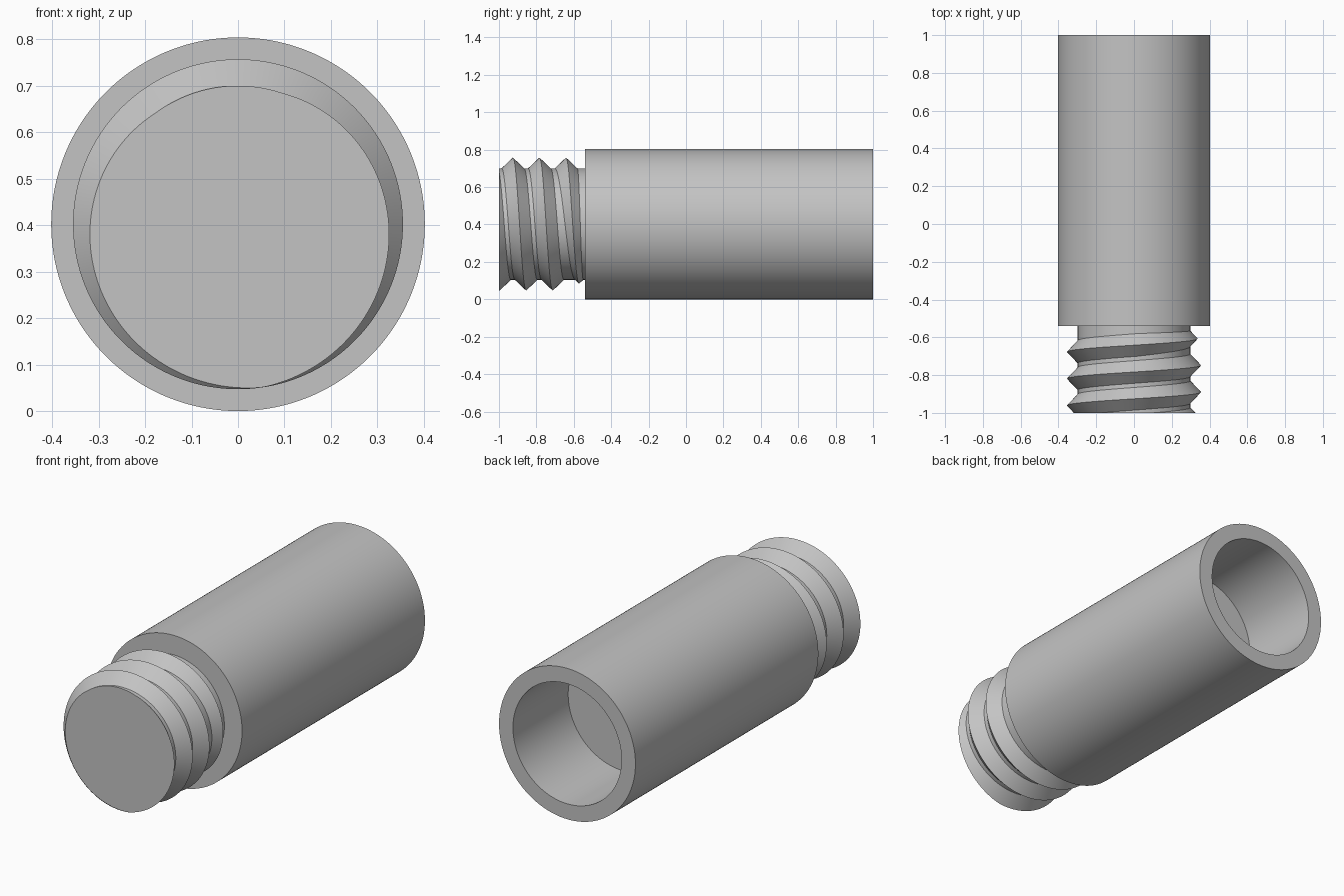
import bpy, bmesh
from math import sin, cos, pi, radians

if "Cube" in bpy.data.objects:
    bpy.data.objects.remove(bpy.data.objects["Cube"], do_unlink=True)

SEG = 180
RADIUS = 0.402                 # outer sleeve radius, also the axis height
FRONT, SHOULDER, BACK = -1.0, -0.54, 1.0
ROOT, DEPTH, HALF, PITCH = 0.298, 0.057, 0.06, 0.142

grey = bpy.data.materials.new("light grey")
grey.use_nodes = True
grey.diffuse_color = (0.55, 0.55, 0.55, 1)
grey.node_tree.nodes["Principled BSDF"].inputs["Base Color"].default_value = grey.diffuse_color


def build(name, column, cap=False):
    """Skin the (radius, y) columns around the y axis."""
    bm = bmesh.new()
    cols = []
    for i in range(SEG + 1):
        t = 2 * pi * i / SEG
        cols.append([bm.verts.new((r * cos(t), y, RADIUS + r * sin(t))) for r, y in column(t)])
    for a, b in zip(cols, cols[1:]):
        for j in range(len(a) - 1):
            bm.faces.new((a[j], b[j], b[j + 1], a[j + 1]))
    if cap:
        bm.faces.new([c[0] for c in cols[:-1]])
    bmesh.ops.remove_doubles(bm, verts=bm.verts, dist=1e-5)
    bmesh.ops.recalc_face_normals(bm, faces=bm.faces)
    mesh = bpy.data.meshes.new(name)
    bm.to_mesh(mesh)
    bm.free()
    mesh.materials.append(grey)
    obj = bpy.data.objects.new(name, mesh)
    bpy.context.collection.objects.link(obj)
    bpy.ops.object.select_all(action='DESELECT')
    obj.select_set(True)
    bpy.context.view_layer.objects.active = obj
    bpy.ops.object.shade_smooth_by_angle(angle=radians(25))
    return obj


# Sleeve with a blind bore at the back
def sleeve_column(t):
    return [(0.28, SHOULDER), (RADIUS, SHOULDER), (RADIUS, BACK),
            (0.32, BACK), (0.32, 0.535), (0, 0.535)]


# Helical V thread that runs out before the shoulder
def thread_column(t):
    crests = []
    for k in range(-2, 6):
        y = -0.89 - PITCH * t / (2 * pi) + PITCH * k
        strength = 1 - min(max((y + 0.64) / 0.107, 0), 1)
        crests.append((y, strength))
    knots = [FRONT]
    for y, s in crests:
        knots += [y - HALF * s, y, y + HALF * s]
    knots.append(SHOULDER)
    points = []
    for y in knots:
        y = min(max(y, FRONT), SHOULDER)
        rise = max(s - abs(y - c) / HALF for c, s in crests)
        points.append((ROOT + DEPTH * max(rise, 0), y))
    return points


build("sleeve", sleeve_column)
build("threaded_plug", thread_column, cap=True)
